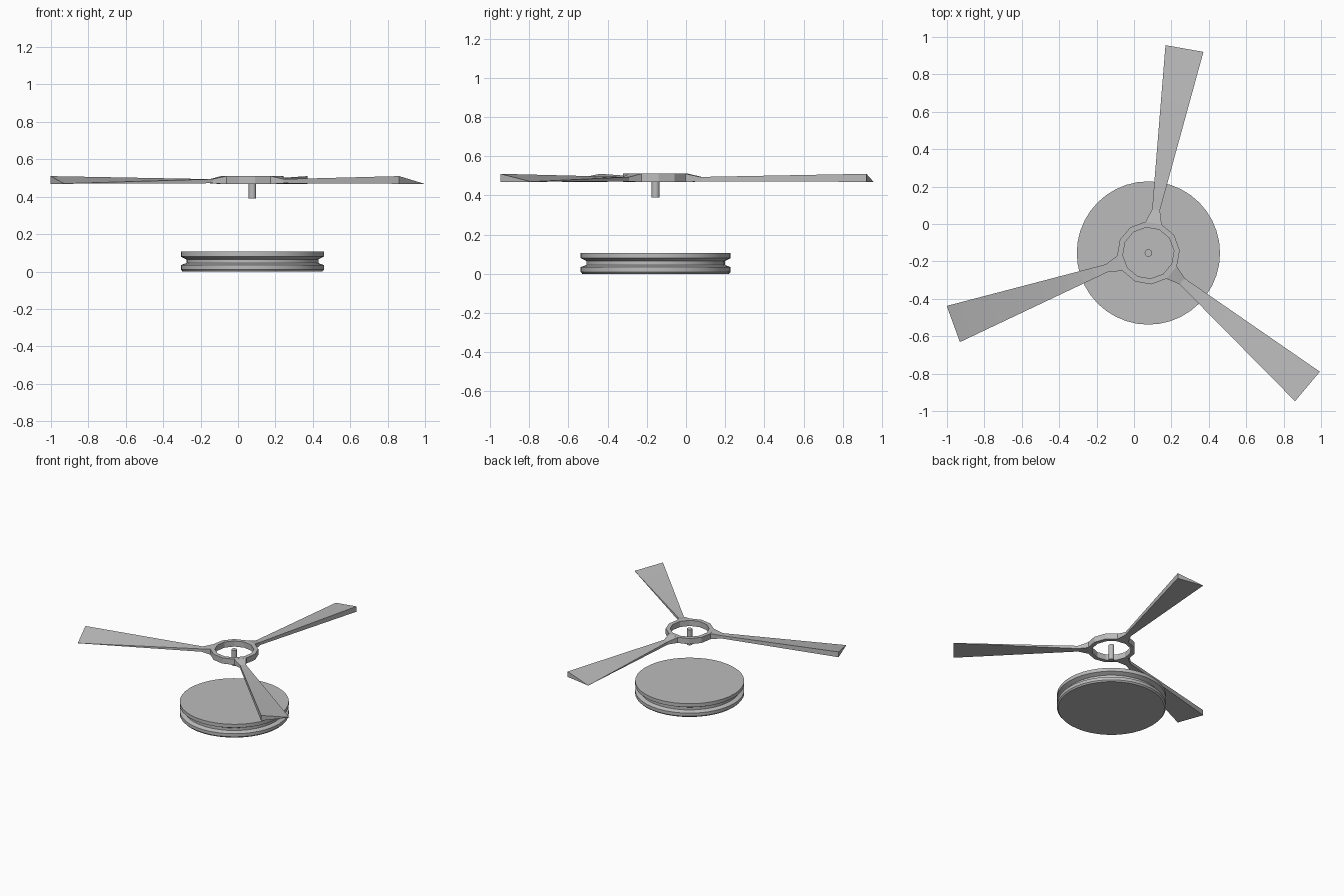
import bpy, bmesh, math
from mathutils import Matrix, Vector

if "Cube" in bpy.data.objects:
    bpy.data.objects.remove(bpy.data.objects["Cube"])

CENTRE = Vector((0.077, -0.155, 0))

grey = bpy.data.materials.new("plain grey")
grey.diffuse_color = (0.5, 0.5, 0.5, 1)
grey.use_nodes = True
grey.node_tree.nodes["Principled BSDF"].inputs["Base Color"].default_value = grey.diffuse_color


def finish(name, bm, smooth=False):
    bmesh.ops.recalc_face_normals(bm, faces=bm.faces)
    mesh = bpy.data.meshes.new(name)
    bm.to_mesh(mesh)
    bm.free()
    mesh.materials.append(grey)
    obj = bpy.data.objects.new(name, mesh)
    obj.location = CENTRE
    bpy.context.collection.objects.link(obj)
    if smooth:
        bpy.ops.object.select_all(action='DESELECT')
        obj.select_set(True)
        bpy.context.view_layer.objects.active = obj
        bpy.ops.object.shade_smooth_by_angle(angle=math.radians(30))
    return obj


def bridge(bm, a, b):
    n = len(a)
    for i in range(n):
        bm.faces.new((a[i], a[(i + 1) % n], b[(i + 1) % n], b[i]))


def lathe(name, profile, sides, start=0.0, hollow=False, smooth=False):
    """Spin (radius, z) points; hollow joins last ring to first, else caps."""
    bm = bmesh.new()
    rings = []
    for r, z in profile:
        angles = [start + math.tau * i / sides for i in range(sides)]
        rings.append([bm.verts.new((r * math.cos(a), r * math.sin(a), z)) for a in angles])
    for a, b in zip(rings, rings[1:]):
        bridge(bm, a, b)
    if hollow:
        bridge(bm, rings[-1], rings[0])
    else:
        bm.faces.new(rings[0])
        bm.faces.new(rings[-1])
    return finish(name, bm, smooth)


# Grooved base disc
lathe("base_disc", [(0.374, 0.0), (0.383, 0.010), (0.383, 0.034), (0.353, 0.045),
                    (0.353, 0.065), (0.383, 0.080), (0.383, 0.107)], 40, smooth=True)

# Central pin
lathe("centre_pin", [(0.02, 0.39), (0.02, 0.509)], 16, smooth=True)

# Twelve-sided hub ring, one flat side facing each blade
lathe("hub_ring", [(0.137, 0.467), (0.168, 0.467), (0.168, 0.511), (0.137, 0.511)],
      12, math.radians(65), hollow=True)

# Blades: flared neck, then a box section twisting into a wedge at the tip
# each section: distance, half width, bottom, trailing top, leading top
sections = [(0.16, 0.044, 0.467, 0.511, 0.511)]
STEPS = 12
for i in range(STEPS + 1):
    t = i / STEPS
    sections.append((0.235 + 0.875 * t, 0.021 + 0.082 * t, 0.472 - 0.003 * t,
                     0.494 + 0.016 * t, 0.494 - 0.024 * t))

for k, angle in enumerate((80, 200, 320)):
    bm = bmesh.new()
    loops = []
    for d, w, bottom, trail, lead in sections:
        loops.append([bm.verts.new(p) for p in
                      ((d, -w, bottom), (d, w, bottom), (d, w, lead), (d, -w, trail))])
    for a, b in zip(loops, loops[1:]):
        bridge(bm, a, b)
    bm.faces.new(loops[0])
    bm.faces.new(loops[-1])
    bmesh.ops.transform(bm, matrix=Matrix.Rotation(math.radians(angle), 4, 'Z'), verts=bm.verts)
    finish(f"blade_{k + 1}", bm)
